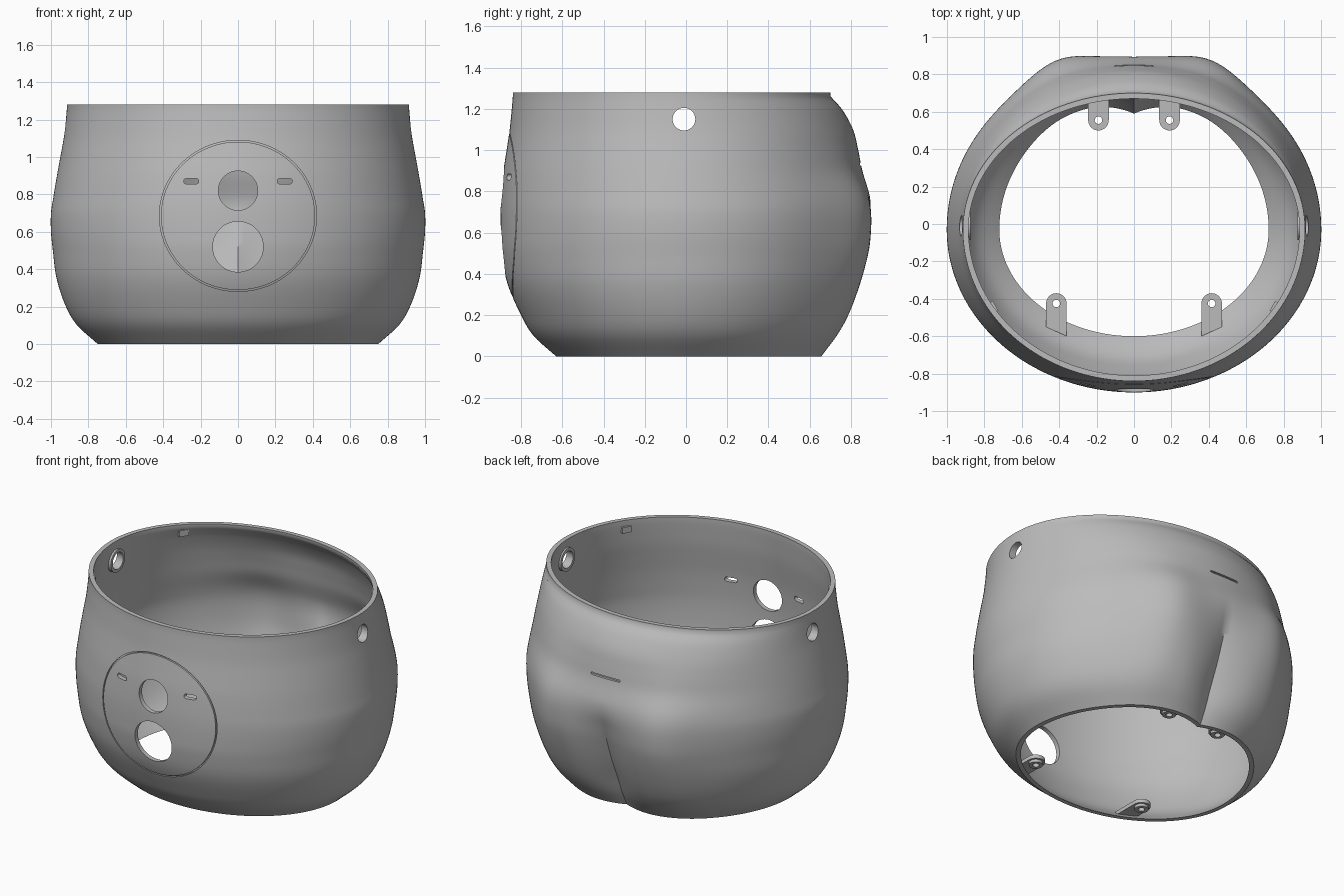
import bpy, bmesh, math
from mathutils import Matrix, Vector

old = bpy.data.objects.get("Cube")
if old:
    bpy.data.objects.remove(old)

grey = bpy.data.materials.new("plain_grey")
grey.use_nodes = True
grey.diffuse_color = (0.5, 0.5, 0.5, 1)
grey.node_tree.nodes["Principled BSDF"].inputs["Base Color"].default_value = grey.diffuse_color

HEIGHT, WALL, MID_Y = 1.28, 0.03, -0.03
# height, half width, front depth, back depth, cheek bulge, cleft depth
PROFILE = [
    (0, .75, .63, .68, .02, .06),
    (.1, .86, .74, .75, .03, .08),
    (.2, .92, .8, .8, .04, .09),
    (.35, .97, .865, .85, .05, .075),
    (.5, .99, .895, .885, .06, .055),
    (.6, 1, .9, .897, .06, .035),
    (.7, 1, .9, .9, .055, .01),
    (.78, .988, .896, .89, .045, 0),
    (.9, .968, .885, .855, .02, 0),
    (1, .95, .87, .835, .01, 0),
    (1.1, .932, .855, .81, 0, 0),
    (1.2, .92, .845, .755, 0, 0),
    (1.26, .915, .84, .702, 0, 0),
    (HEIGHT, .915, .84, .7, 0, 0),
]


def tangent(i, k):
    lo, hi = PROFILE[max(i - 1, 0)], PROFILE[min(i + 1, len(PROFILE) - 1)]
    return (hi[k] - lo[k]) / (hi[0] - lo[0])


def section(z):
    """Smoothly interpolated profile values at a height."""
    i = 0
    while i < len(PROFILE) - 2 and z > PROFILE[i + 1][0]:
        i += 1
    p, q = PROFILE[i], PROFILE[i + 1]
    h = q[0] - p[0]
    t = (z - p[0]) / h
    s = t * t * (3 - 2 * t)
    return [p[k] + (q[k] - p[k]) * s
            + h * t * (1 - t) * ((1 - t) * tangent(i, k) - t * tangent(i + 1, k))
            for k in range(1, 6)]


def wall_point(angle, z, inset=0):
    half, front, back, bulge, cleft = section(z)
    x = (half - inset) * math.cos(angle)
    s = math.sin(angle)
    if s <= 0:
        return Vector((x, MID_Y + (front + MID_Y - inset) * s, z))
    y = MID_Y + (back - MID_Y - inset) * s
    y += bulge * math.exp(-((abs(x) - .42) / .2) ** 2)
    y -= max(cleft, 0) * max(0, 1 - abs(x) / .28) ** 2
    return Vector((x, y, z))


def front_y(x, z):
    return wall_point(-math.acos(x / section(z)[0]), z).y


def make(name, bm):
    bmesh.ops.recalc_face_normals(bm, faces=bm.faces)
    mesh = bpy.data.meshes.new(name)
    bm.to_mesh(mesh)
    bm.free()
    mesh.materials.append(grey)
    obj = bpy.data.objects.new(name, mesh)
    bpy.context.collection.objects.link(obj)
    return obj


def loft(name, loops):
    """Skin closed loops into a closed band."""
    bm = bmesh.new()
    rings = [[bm.verts.new(p) for p in loop] for loop in loops]
    n = len(rings[0])
    for a, b in zip(rings, rings[1:] + rings[:1]):
        for j in range(n):
            k = (j + 1) % n
            bm.faces.new((a[j], a[k], b[k], b[j]))
    return make(name, bm)


def prism(name, outline, depth, matrix):
    bm = bmesh.new()
    face = bm.faces.new([bm.verts.new((x, y, 0)) for x, y in outline])
    new = bmesh.ops.extrude_face_region(bm, geom=[face])["geom"]
    bmesh.ops.translate(bm, verts=[v for v in new if isinstance(v, bmesh.types.BMVert)],
                        vec=(0, 0, depth))
    bm.transform(matrix)
    return make(name, bm)


def oval(rx, ry, straight=0, n=48):
    pts = []
    for i in range(n):
        a = math.tau * (i + .5) / n
        pts.append((rx * math.cos(a) + math.copysign(straight, math.cos(a)), ry * math.sin(a)))
    return pts


def tube(name, outer, inner, depth, matrix):
    loops = [[matrix @ Vector((x, y, h)) for x, y in oval(r, r)]
             for r, h in ((outer, 0), (outer, depth), (inner, depth), (inner, 0))]
    return loft(name, loops)


def activate(obj):
    bpy.ops.object.select_all(action='DESELECT')
    bpy.context.view_layer.objects.active = obj
    obj.select_set(True)


def cut(obj, cutter):
    cutter.hide_render = True
    mod = obj.modifiers.new("cut", 'BOOLEAN')
    mod.operation, mod.solver, mod.object = 'DIFFERENCE', 'EXACT', cutter
    activate(obj)
    bpy.ops.object.modifier_apply(modifier=mod.name)
    bpy.data.objects.remove(cutter)


def smooth(obj):
    activate(obj)
    bpy.ops.object.shade_smooth_by_angle(angle=math.radians(35))


# Hollow body shell with rounded cheeks and a cleft at the back
COLS, ROWS = 192, 64
angles = [math.tau * j / COLS for j in range(COLS)]
heights = [HEIGHT * i / ROWS for i in range(ROWS + 1)]
body = loft("body_shell",
            [[wall_point(a, z) for a in angles] for z in heights]
            + [[wall_point(a, z, WALL) for a in angles] for z in reversed(heights)])

# Openings through the front
along_y = Matrix.Rotation(math.pi / 2, 4, 'X')
along_x = Matrix.Rotation(math.pi / 2, 4, 'Y')
for z, r in ((.82, .105), (.52, .135)):
    cut(body, prism("hole_cutter", oval(r, r, n=64), .4, Matrix.Translation((0, -.7, z)) @ along_y))
for side in (-1, 1):
    cut(body, prism("slot_cutter", oval(.015, .015, .025), .4,
                    Matrix.Translation((side * .25, -.7, .87)) @ along_y))

# Round seam of the front panel, following the wall
seam = []
for r, depth in ((.396, -.02), (.404, -.02), (.404, .012), (.396, .012)):
    loop = []
    for x, z in oval(r, r, n=96):
        x, z = x * 1.04, z + .685
        loop.append((x, front_y(x, z) + depth, z))
    seam.append(loop)
cut(body, loft("seam_cutter", seam))

# Shallow slit at the back
slit_y = wall_point(math.pi / 2, .93).y
cut(body, prism("slit_cutter", oval(.007, .007, .1), .1,
                Matrix.Translation((0, slit_y + .085, .93)) @ along_y))

# Side holes with raised collars inside
for side, label in ((-1, "right"), (1, "left")):
    cut(body, prism("side_cutter", oval(.055, .055), .4,
                    Matrix.Translation((side * .9 - .2, -.01, 1.15)) @ along_x))
    smooth(tube(label + "_side_collar", .075, .055, .03,
                Matrix.Translation((side * .89 - .015, -.01, 1.15)) @ along_x))
smooth(body)

# Screw tabs and bosses around the bottom opening
for side, label in ((-1, "right"), (1, "left")):
    for place, x, y, facing, inner_end, outer_end in (
            ("front", .415, -.425, 1, .175, .125), ("back", .19, .555, -1, .13, .115)):
        arc = [(.055 * math.cos(math.pi * i / 16), .055 * math.sin(math.pi * i / 16))
               for i in range(17)]
        outline = [(side * (x + u), y + facing * v)
                   for u, v in arc + [(-.055, -inner_end), (.055, -outer_end)]]
        name = place + "_" + label
        tab = prism(name + "_tab", outline, .025, Matrix.Translation((0, 0, .045)))
        cut(tab, prism("screw_cutter", oval(.02, .02), .1, Matrix.Translation((side * x, y, 0))))
        smooth(tab)
        smooth(tube(name + "_boss", .042, .02, .02, Matrix.Translation((side * x, y, .027))))

# Small clips under the top rim
for i, degrees in enumerate((38, 142, 212, 328)):
    spot = wall_point(math.radians(degrees), 1.22, WALL)
    turn = math.atan2(spot.y - MID_Y, spot.x)
    bm = bmesh.new()
    bmesh.ops.create_cube(bm, size=1)
    bm.transform(Matrix.Translation(spot) @ Matrix.Rotation(turn, 4, 'Z')
                 @ Matrix.Diagonal((.03, .06, .04, 1)))
    make("rim_clip_" + str(i + 1), bm)
